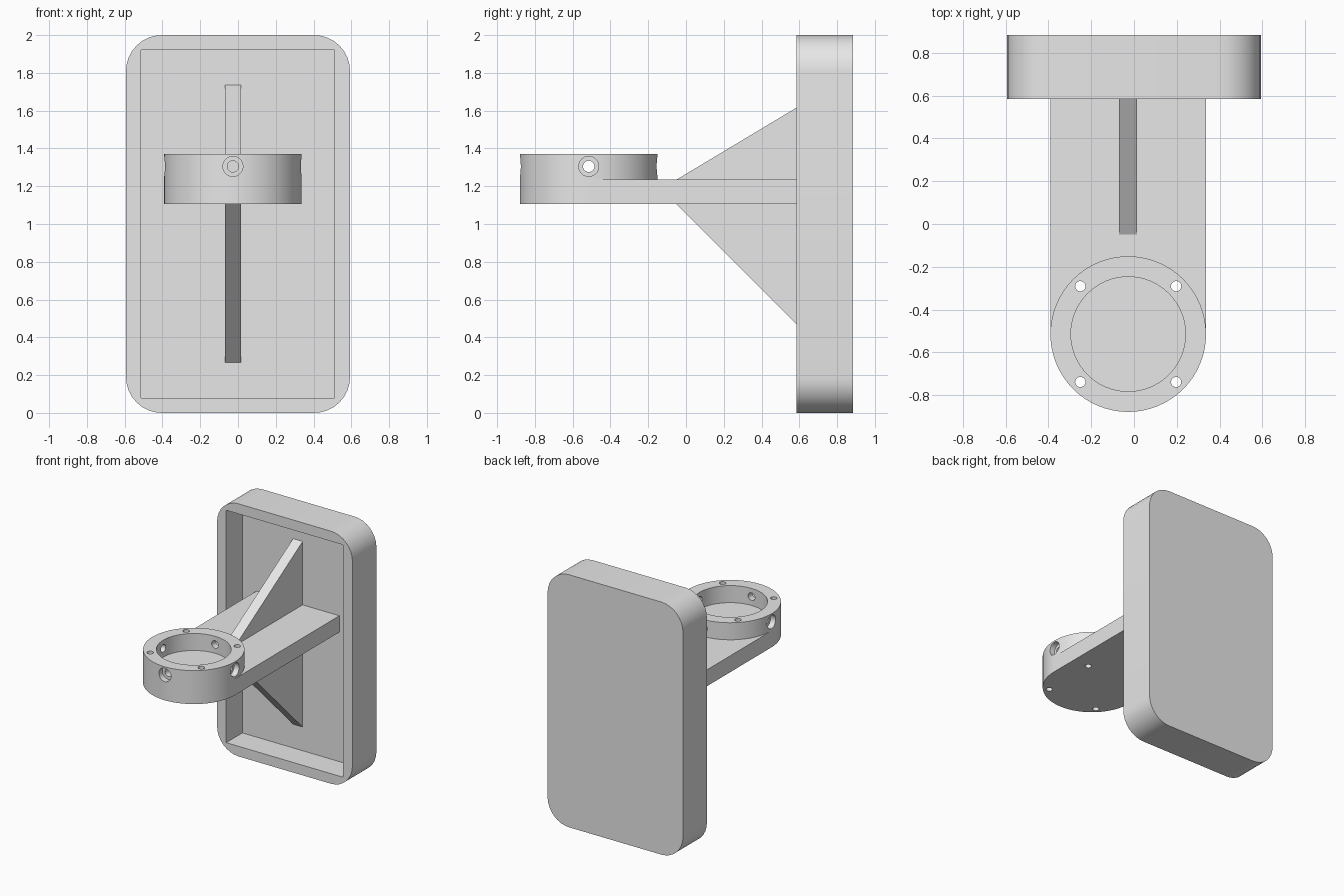
import bpy, bmesh
from math import sin, cos, pi, radians
from mathutils import Vector

cube = bpy.data.objects.get("Cube")
if cube:
    bpy.data.objects.remove(cube, do_unlink=True)

grey = bpy.data.materials.new("plain grey")
grey.use_nodes = True
grey.diffuse_color = (0.8, 0.8, 0.8, 1)
grey.node_tree.nodes["Principled BSDF"].inputs["Base Color"].default_value = (0.8, 0.8, 0.8, 1)

CX, CY = -0.027, -0.515             # centre of the ring
R_OUT, R_IN = 0.364, 0.268
ARM_LOW, ARM_TOP, RING_TOP = 1.105, 1.235, 1.37
FRONT, FLOOR, BACK = 0.585, 0.787, 0.885


def arc(cx, cy, r, a0, a1, n):
    """Points along an arc, both ends included."""
    return [(cx + r * cos(a0 + (a1 - a0) * i / n),
             cy + r * sin(a0 + (a1 - a0) * i / n)) for i in range(n + 1)]


def circle(cx, cy, r, n=64):
    return arc(cx, cy, r, 0, 2 * pi, n)[:-1]


def prism(name, outline, axis, lo, hi):
    """Extrude a closed outline along the x, y or z axis."""
    def place(p, w):
        u, v = p
        return {"x": (w, u, v), "y": (u, w, v), "z": (u, v, w)}[axis]
    bm = bmesh.new()
    face = bm.faces.new([bm.verts.new(place(p, lo)) for p in outline])
    ext = bmesh.ops.extrude_face_region(bm, geom=[face])
    moved = [g for g in ext["geom"] if isinstance(g, bmesh.types.BMVert)]
    bmesh.ops.translate(bm, verts=moved, vec=Vector(place((0, 0), hi - lo)))
    bmesh.ops.recalc_face_normals(bm, faces=bm.faces)
    mesh = bpy.data.meshes.new(name)
    bm.to_mesh(mesh)
    bm.free()
    mesh.materials.append(grey)
    obj = bpy.data.objects.new(name, mesh)
    bpy.context.collection.objects.link(obj)
    return obj


def activate(obj):
    bpy.ops.object.select_all(action="DESELECT")
    obj.select_set(True)
    bpy.context.view_layer.objects.active = obj


def cut(obj, *args):
    """Subtract a temporary prism from an object."""
    cutter = prism("cutter", *args)
    cutter.hide_render = True
    mod = obj.modifiers.new("cut", "BOOLEAN")
    mod.operation, mod.solver, mod.object = "DIFFERENCE", "EXACT", cutter
    activate(obj)
    bpy.ops.object.modifier_apply(modifier=mod.name)
    bpy.data.objects.remove(cutter, do_unlink=True)


# Wall plate: rounded rectangle with a shallow pocket in its front
W, R = 0.593, 0.19
corners = [(W - R, 2 - R), (R - W, 2 - R), (R - W, R), (W - R, R)]
outline = []
for i, (x, z) in enumerate(corners):
    outline += arc(x, z, R, i * pi / 2, (i + 1) * pi / 2, 8)
wall_plate = prism("wall_plate", outline, "y", FRONT, BACK)
cut(wall_plate, [(-0.513, 0.08), (0.51, 0.08), (0.51, 1.92), (-0.513, 1.92)],
    "y", FRONT - 0.1, FLOOR)

# Arm: flat bar with a round front end
arm_shape = arc(CX, CY, R_OUT, pi, 2 * pi, 32)
arm_shape += [(CX + R_OUT, FLOOR), (CX - R_OUT, FLOOR)]
arm = prism("arm", arm_shape, "z", ARM_LOW, ARM_TOP)

# Ring standing on the arm end
ring = prism("ring", circle(CX, CY, R_OUT), "z", ARM_TOP, RING_TOP)
cut(ring, circle(CX, CY, R_IN), "z", ARM_TOP - 0.1, RING_TOP + 0.1)

# Vertical screw holes through ring and arm
for sx in (-1, 1):
    for sy in (-1, 1):
        hole = circle(CX + sx * 0.224, CY + sy * 0.224, 0.024, 24)
        for part in (ring, arm):
            cut(part, hole, "z", 1, 1.5)

# Sideways screw holes with wider outer recesses
HOLE_Z, STEP = 1.305, 0.318
for axis, across, along in (("x", CY, CX), ("y", CX, CY)):
    cut(ring, circle(across, HOLE_Z, 0.03, 24), axis, along - 0.5, along + 0.5)
    wide = circle(across, HOLE_Z, 0.053, 32)
    cut(ring, wide, axis, along + STEP, along + 0.5)
    cut(ring, wide, axis, along - 0.5, along - STEP)

# Bracing rib above and below the arm
rib = prism("rib", [(-0.05, ARM_LOW), (FLOOR, 0.268), (FLOOR, 1.737), (-0.05, ARM_TOP)],
            "x", CX - 0.042, CX + 0.042)

for part in (wall_plate, arm, ring):
    activate(part)
    bpy.ops.object.shade_smooth_by_angle(angle=radians(30))
